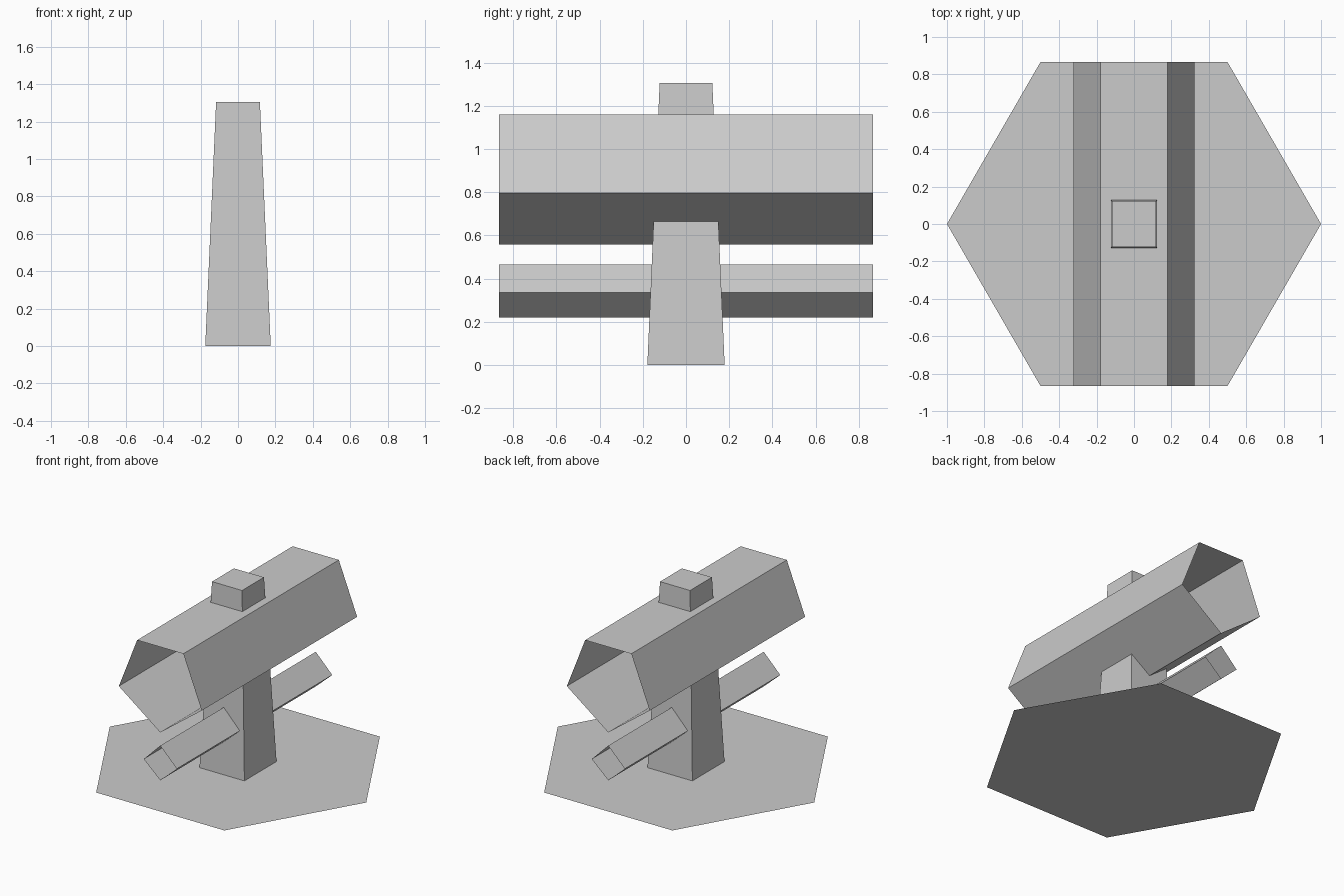
import bpy
import bmesh

cube = bpy.data.objects.get("Cube")
if cube:
    bpy.data.objects.remove(cube, do_unlink=True)

GREY = (0.6, 0.6, 0.6, 1.0)
grey = bpy.data.materials.new("plain grey")
grey.use_nodes = True
grey.diffuse_color = GREY
grey.node_tree.nodes["Principled BSDF"].inputs["Base Color"].default_value = GREY


def finish(name, bm):
    """Turn a bmesh into a flat-shaded grey object."""
    mesh = bpy.data.meshes.new(name)
    bm.to_mesh(mesh)
    bm.free()
    mesh.materials.append(grey)
    obj = bpy.data.objects.new(name, mesh)
    bpy.context.collection.objects.link(obj)
    return obj


def loft(bm, first, second):
    """Join two matching rings of points with a band of quads."""
    a = [bm.verts.new(p) for p in first]
    b = [bm.verts.new(p) for p in second]
    for i in range(len(a)):
        j = (i + 1) % len(a)
        bm.faces.new((a[i], a[j], b[j], b[i]))
    return a, b


def open_tube(name, profile, half_length):
    """Thin-walled tube along y, open at both ends; profile is in x and z."""
    bm = bmesh.new()
    loft(bm, [(x, -half_length, z) for x, z in profile],
         [(x, half_length, z) for x, z in profile])
    return finish(name, bm)


def rectangle(half_x, half_y, z):
    return [(sx * half_x, sy * half_y, z)
            for sx, sy in ((-1, -1), (1, -1), (1, 1), (-1, 1))]


HALF_LENGTH = 0.866

# Flat hexagonal base sheet with points at left and right
bm = bmesh.new()
bmesh.ops.create_circle(bm, cap_ends=True, segments=6, radius=1.0)
corner = max(bm.verts, key=lambda v: v.co.x)
if corner.co.x < 0.95:
    for v in bm.verts:
        v.co.x, v.co.y = v.co.y, -v.co.x
for f in bm.faces:
    f.normal_update()
    if f.normal.z < 0:
        f.normal_flip()
finish("base_sheet", bm)

# Tapered square pillar, closed on top and standing on the base
bm = bmesh.new()
bottom, top = loft(bm, rectangle(0.175, 0.179, 0), rectangle(0.117, 0.122, 1.305))
bm.faces.new(top)
finish("pillar", bm)

# Large five-sided tube and small four-sided tube, both run through by the pillar
open_tube("upper_tube", [(0, 0.557), (0.323, 0.797), (0.18, 1.16),
                         (-0.18, 1.16), (-0.323, 0.797)], HALF_LENGTH)
open_tube("lower_tube", [(0, 0.22), (0.129, 0.335), (0, 0.464), (-0.129, 0.335)],
          HALF_LENGTH)
